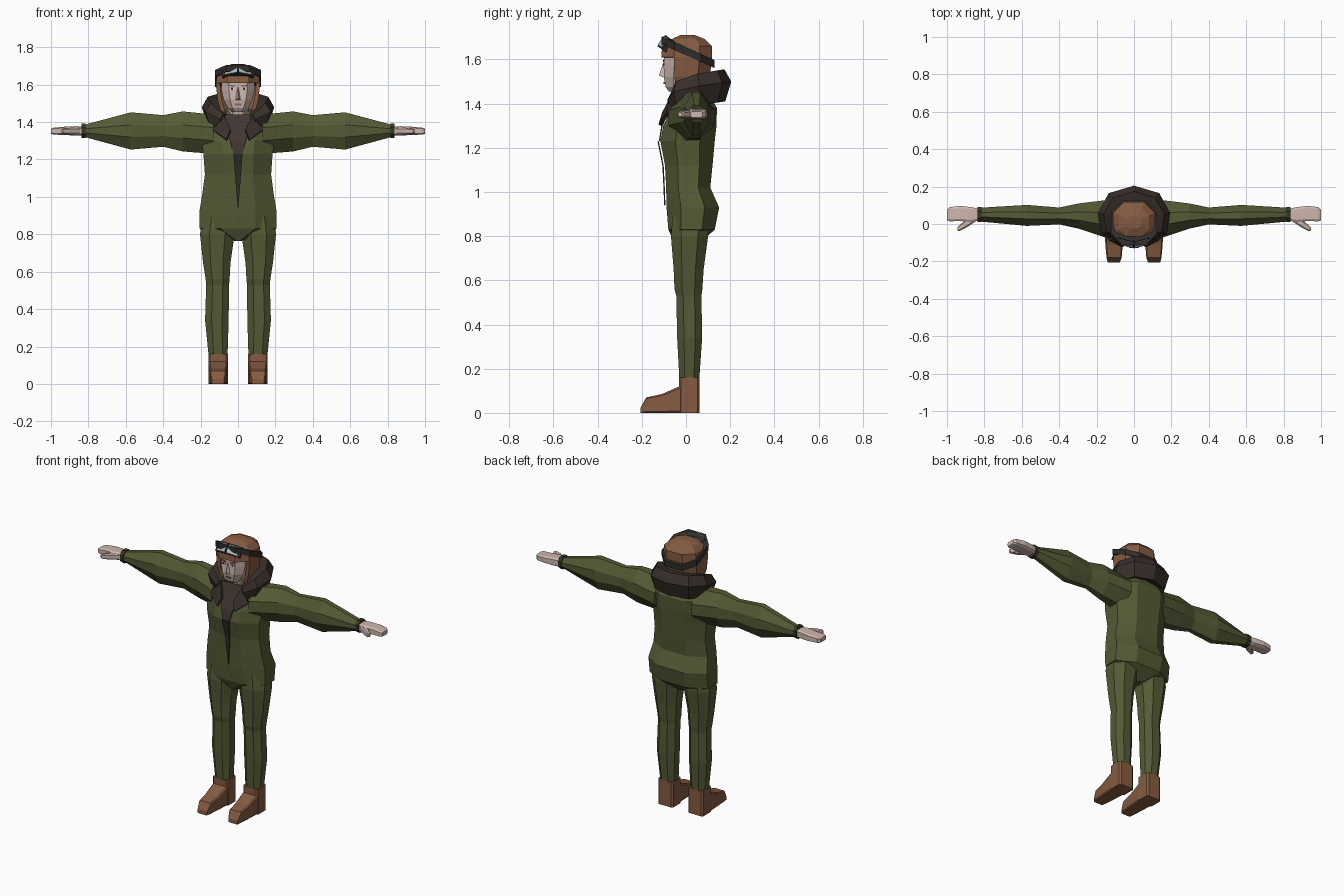
import bpy, bmesh, math
from mathutils import Vector, Matrix

if "Cube" in bpy.data.objects:
    bpy.data.objects.remove(bpy.data.objects["Cube"])


def mat(name, r, g, b):
    m = bpy.data.materials.new(name)
    m.diffuse_color = (r, g, b, 1)
    m.use_nodes = True
    m.node_tree.nodes["Principled BSDF"].inputs["Base Color"].default_value = m.diffuse_color
    return m


GREEN = mat("olive cloth", .092, .104, .036)
CUFF = mat("dark olive", .035, .04, .018)
LEATHER = mat("brown leather", .235, .105, .053)
FUR = mat("dark brown fur", .04, .028, .023)
SHIRT = mat("brown lining", .055, .037, .03)
SKIN = mat("skin", .62, .47, .42)
LENS = mat("pale glass", .42, .52, .58)
STRAP = mat("black rubber", .03, .026, .023)
WHITE = mat("eye white", .7, .68, .65)
LIP = mat("lip", .28, .13, .11)


def finish(name, bm, material, mirror=False, thick=0):
    bmesh.ops.remove_doubles(bm, verts=bm.verts, dist=1e-5)
    bmesh.ops.recalc_face_normals(bm, faces=bm.faces)
    me = bpy.data.meshes.new(name)
    bm.to_mesh(me)
    bm.free()
    ob = bpy.data.objects.new(name, me)
    bpy.context.collection.objects.link(ob)
    me.materials.append(material)
    if thick:
        s = ob.modifiers.new("thickness", 'SOLIDIFY')
        s.thickness, s.offset = thick, -1
    if mirror:
        m = ob.modifiers.new("mirror", 'MIRROR')
        m.use_mirror_merge = False
    return ob


def octagon(a0, a1, b0, b1, k):
    """Chamfered rectangle; k is the flat share of each side."""
    a, b, ra, rb = (a0 + a1) / 2, (b0 + b1) / 2, (a1 - a0) / 2, (b1 - b0) / 2
    return [(a + p * ra, b + q * rb) for p, q in
            ((k, -1), (1, -k), (1, k), (k, 1), (-k, 1), (-1, k), (-1, -k), (-k, -1))]


def skin_rings(rings, caps=True):
    bm = bmesh.new()
    rows = [[bm.verts.new(p) for p in r] for r in rings]
    n = len(rows[0])
    for r, s in zip(rows, rows[1:]):
        for i in range(n):
            bm.faces.new((r[i], r[(i + 1) % n], s[(i + 1) % n], s[i]))
    if caps:
        bm.faces.new(rows[0])
        bm.faces.new(rows[-1])
    return bm


def loft_bm(axis, sections, k):
    place = {'x': lambda t, a, b: (t, a, b), 'y': lambda t, a, b: (a, t, b),
             'z': lambda t, a, b: (a, b, t)}[axis]
    return skin_rings([[place(s[0], a, b) for a, b in octagon(*s[1:], k)] for s in sections])


def loft(name, material, axis, sections, k=.5, mirror=False):
    return finish(name, loft_bm(axis, sections, k), material, mirror)


def sym(rows):
    """(z, half width, front, back) to loft sections."""
    return [(z, -w, w, f, b) for z, w, f, b in rows]


def block(name, material, centre, size, rot=(0, 0, 0), mirror=False):
    bm = bmesh.new()
    m = Matrix.Translation(centre)
    for ang, ax in zip(rot, 'XYZ'):
        m = m @ Matrix.Rotation(math.radians(ang), 4, ax)
    bmesh.ops.create_cube(bm, size=1, matrix=m @ Matrix.Diagonal((*size, 1)))
    return finish(name, bm, material, mirror)


def strip(name, material, rows):
    """Thin centred panel from (z, half width, y) rows."""
    bm = bmesh.new()
    vs = [(bm.verts.new((-w, y, z)), bm.verts.new((w, y, z))) for z, w, y in rows]
    for (a, b), (c, d) in zip(vs, vs[1:]):
        bm.faces.new((a, b, d, c))
    return finish(name, bm, material, thick=.006)


# Flight suit body, arms and legs
loft("suit_torso", GREEN, 'z', sym([
    (.765, .02, -.05, .06), (.83, .205, -.08, .13), (.93, .205, -.088, .15),
    (1.02, .19, -.09, .11), (1.12, .177, -.095, .12), (1.23, .185, -.116, .13),
    (1.30, .195, -.103, .138), (1.38, .2, -.065, .14), (1.45, .16, -.03, .1),
    (1.47, .07, -.02, .08)]), .45)
loft("sleeve", GREEN, 'x', [
    (.13, -.08, .13, 1.23, 1.44), (.295, -.025, .11, 1.243, 1.457),
    (.4, -.002, .088, 1.268, 1.437), (.573, -.01, .102, 1.253, 1.452),
    (.82, .013, .087, 1.32, 1.386)], .33, True)
loft("trouser_leg", GREEN, 'z', [
    (.15, .056, .157, -.03, .06), (.34, .05, .176, -.04, .073),
    (.53, .048, .17, -.044, .07), (.56, .045, .173, -.052, .074),
    (.65, .04, .187, -.056, .08), (.8, .018, .203, -.068, .1),
    (.9, .01, .19, -.06, .1)], .45, True)
loft("cuff", CUFF, 'x', [(.815, .01, .09, 1.315, 1.392), (.838, .01, .09, 1.315, 1.392)],
     .45, True)

# Boots
loft("boot_shaft", LEATHER, 'z', [(0, .053, .159, -.032, .061), (.16, .053, .159, -.032, .061)],
     .8, True)
loft("boot_foot", LEATHER, 'y', [
    (.03, .055, .157, 0, .14), (-.03, .055, .157, 0, .12), (-.11, .06, .153, 0, .085),
    (-.18, .066, .147, 0, .07), (-.205, .075, .14, 0, .025)], .85, True)

# Hands
loft("palm_and_fingers", SKIN, 'x', [
    (.82, .022, .08, 1.33, 1.375), (.87, .01, .09, 1.328, 1.378),
    (.93, .016, .097, 1.331, 1.375), (.985, .014, .09, 1.333, 1.37),
    (1.0, .02, .075, 1.338, 1.364)], .7, True)
loft("thumb", SKIN, 'x', [
    (.845, .015, .05, 1.335, 1.37), (.895, -.018, .025, 1.333, 1.37),
    (.935, -.038, -.008, 1.338, 1.364), (.945, -.034, -.018, 1.342, 1.36)], .6, True)

# Front opening: lining and zip, following the chest
strip("shirt_lining", SHIRT, [(1.44, .075, -.055), (1.38, .07, -.076), (1.30, .042, -.112),
                              (1.23, .024, -.123)])
strip("zip_opening", STRAP, [(1.23, .024, -.123), (1.12, .016, -.101), (1.02, .008, -.096),
                             (.94, .001, -.093)])

# Fur collar: five-sided section swept round the back of the neck
half = [(.095, -.085, 1.415, .5), (.175, -.055, 1.455, .85), (.193, .06, 1.48, 1),
        (.135, .165, 1.495, 1)]
path = half + [(0, .205, 1.5, 1)] + [(-x, y, z, h) for x, y, z, h in reversed(half)]
profile = [(.5, -.06), (.86, -.09), (1, 0), (.84, .055), (.55, .045)]
finish("fur_collar", skin_rings([[(x * f, .01 + (y - .01) * f, z + dz * h) for f, dz in profile]
                                 for x, y, z, h in path]), FUR)
bm = bmesh.new()
bm.faces.new([bm.verts.new(p) for p in ((.075, -.07, 1.435), (.135, -.088, 1.36),
                                        (.062, -.125, 1.305), (.04, -.108, 1.36))])
finish("lapel", bm, FUR, True, .015)

# Head and face
loft("neck", SKIN, 'z', sym([(1.38, .06, -.03, .08), (1.49, .055, -.055, .07)]))
loft("head", SKIN, 'z', sym([
    (1.455, .035, -.078, .03), (1.475, .055, -.092, .06), (1.52, .077, -.1, .09),
    (1.57, .088, -.098, .1), (1.65, .09, -.1, .1)]), .55)
bm = bmesh.new()
nose = [bm.verts.new(p) for p in ((0, -.102, 1.59), (.015, -.096, 1.517), (-.015, -.096, 1.517),
                                  (0, -.123, 1.527))]
bmesh.ops.convex_hull(bm, input=nose)
finish("nose", bm, SKIN)
block("eye", WHITE, (.032, -.099, 1.578), (.026, .006, .011), mirror=True)
block("iris", STRAP, (.032, -.1015, 1.578), (.009, .005, .011), mirror=True)
block("eyebrow", LEATHER, (.032, -.1, 1.594), (.034, .007, .006), (0, -8, 0), True)
block("mouth", LIP, (0, -.0975, 1.494), (.036, .007, .009))

# Leather helmet, cut open for the face
bm = loft_bm('z', sym([
    (1.45, .09, -.09, .09), (1.52, .11, -.105, .108), (1.61, .118, -.112, .118),
    (1.66, .11, -.108, .118), (1.692, .08, -.065, .085), (1.71, .035, -.025, .04)]), .5)
bm.normal_update()
bmesh.ops.recalc_face_normals(bm, faces=bm.faces)
bmesh.ops.delete(bm, geom=[f for f in bm.faces if f.calc_center_median().z < 1.6
                           and (f.normal.y < -.3 or f.normal.z < -.8)], context='FACES')
finish("leather_helmet", bm, LEATHER, thick=.022)

# Goggles pushed up on the helmet, with a tilted strap
ring = octagon(-.123, .123, -.112, .128, .5)
finish("goggle_strap", skin_rings([[(x, y, 1.637 - .45 * y + dz) for x, y in ring]
                                   for dz in (-.018, .018)]), STRAP)
block("goggle_rim", STRAP, (.04, -.09, 1.67), (.086, .03, .062), (-35, 0, 18), True)
block("goggle_lens", LENS, (.0365, -.1025, 1.6785), (.066, .009, .047), (-35, 0, 18), True)
